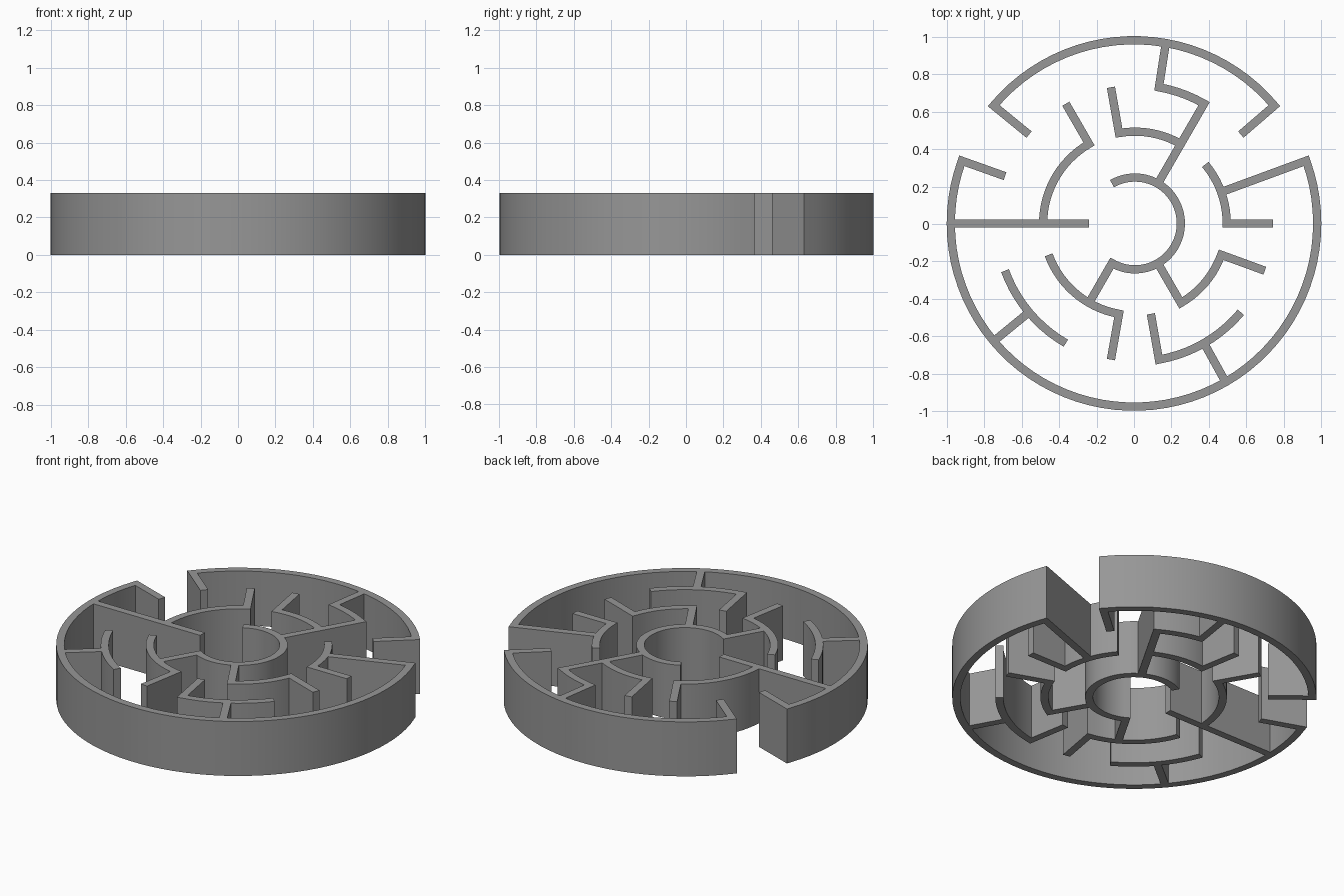
import bpy, bmesh
from math import radians, cos, sin, ceil
from mathutils import Vector

if "Cube" in bpy.data.objects:
    bpy.data.objects.remove(bpy.data.objects["Cube"])

RINGS = [0.0, 0.245, 0.49, 0.738, 0.978]   # centreline radius of each ring
HALF = 0.022                                # half wall thickness
HEIGHT = 0.33
STEP = 4.0                                  # arc resolution in degrees

dark_grey = bpy.data.materials.new("dark_grey")
dark_grey.diffuse_color = (0.31, 0.31, 0.31, 1)
dark_grey.use_nodes = True
dark_grey.node_tree.nodes["Principled BSDF"].inputs["Base Color"].default_value = dark_grey.diffuse_color


def polar(ring, angle):
    a = radians(angle)
    shift = 0.005 if ring < 4 else 0.0      # inner rings sit slightly right
    return Vector((RINGS[ring] * cos(a) + shift, RINGS[ring] * sin(a) + 0.003))


def centreline(stops):
    """Stops are (ring, degrees); same ring = arc, same angle = straight spoke."""
    pts = [polar(*stops[0])]
    for (r0, a0), (r1, a1) in zip(stops, stops[1:]):
        n = max(1, ceil(abs(a1 - a0) / STEP)) if r0 == r1 else 1
        for i in range(1, n + 1):
            pts.append(polar(r1, a0 + (a1 - a0) * i / n))
    return pts


def wall(name, *stops):
    """Sweep a mitred rectangular wall along the centreline."""
    pts = centreline(stops)
    dirs = [(b - a).normalized() for a, b in zip(pts, pts[1:])]
    dirs = [dirs[0]] + dirs + [dirs[-1]]
    bm = bmesh.new()
    sections = []
    for p, d0, d1 in zip(pts, dirs, dirs[1:]):
        n0, n1 = Vector((-d0.y, d0.x)), Vector((-d1.y, d1.x))
        m = (n0 + n1).normalized()
        m *= HALF / m.dot(n0)
        l, r = p + m, p - m
        sections.append([bm.verts.new((q.x, q.y, z)) for q, z in
                         ((l, 0), (r, 0), (r, HEIGHT), (l, HEIGHT))])
    for s, t in zip(sections, sections[1:]):
        for i in range(4):
            j = (i + 1) % 4
            bm.faces.new((s[i], s[j], t[j], t[i]))
    bm.faces.new(sections[0])
    bm.faces.new(sections[-1])
    bmesh.ops.recalc_face_normals(bm, faces=bm.faces)
    mesh = bpy.data.meshes.new(name)
    bm.to_mesh(mesh)
    bm.free()
    mesh.materials.append(dark_grey)
    ob = bpy.data.objects.new(name, mesh)
    bpy.context.collection.objects.link(ob)
    bpy.context.view_layer.objects.active = ob
    ob.select_set(True)


# Outer boundary with two entrances
wall("outer_back_wall", (3, 140), (4, 140), (4, 40), (3, 40))
wall("outer_main_wall", (3, 160), (4, 160), (4, 380), (2, 380))

# Third ring and its spokes
wall("back_zigzag_wall", (4, 80), (3, 80), (3, 60), (1, 60))
wall("left_front_arc", (3, 200), (3, 240))
wall("left_front_spoke", (3, 220), (4, 220))
wall("right_front_arc", (2, 280), (3, 280), (3, 320))
wall("right_front_spoke", (3, 300), (4, 300))

# Second ring and its spokes
wall("left_spoke", (4, 180), (1, 180))
wall("left_back_arc", (2, 180), (2, 120), (3, 120))
wall("back_arc", (3, 100), (2, 100), (2, 60))
wall("right_arc", (2, 40), (2, 0), (3, 0))
wall("front_left_arc", (2, 200), (2, 260), (3, 260))
wall("front_right_arc", (1, 300), (2, 300), (2, 340), (3, 340))

# Core ring
wall("core_ring", (1, 120), (1, -120), (2, -120))

bpy.ops.object.shade_smooth_by_angle(angle=radians(30))
